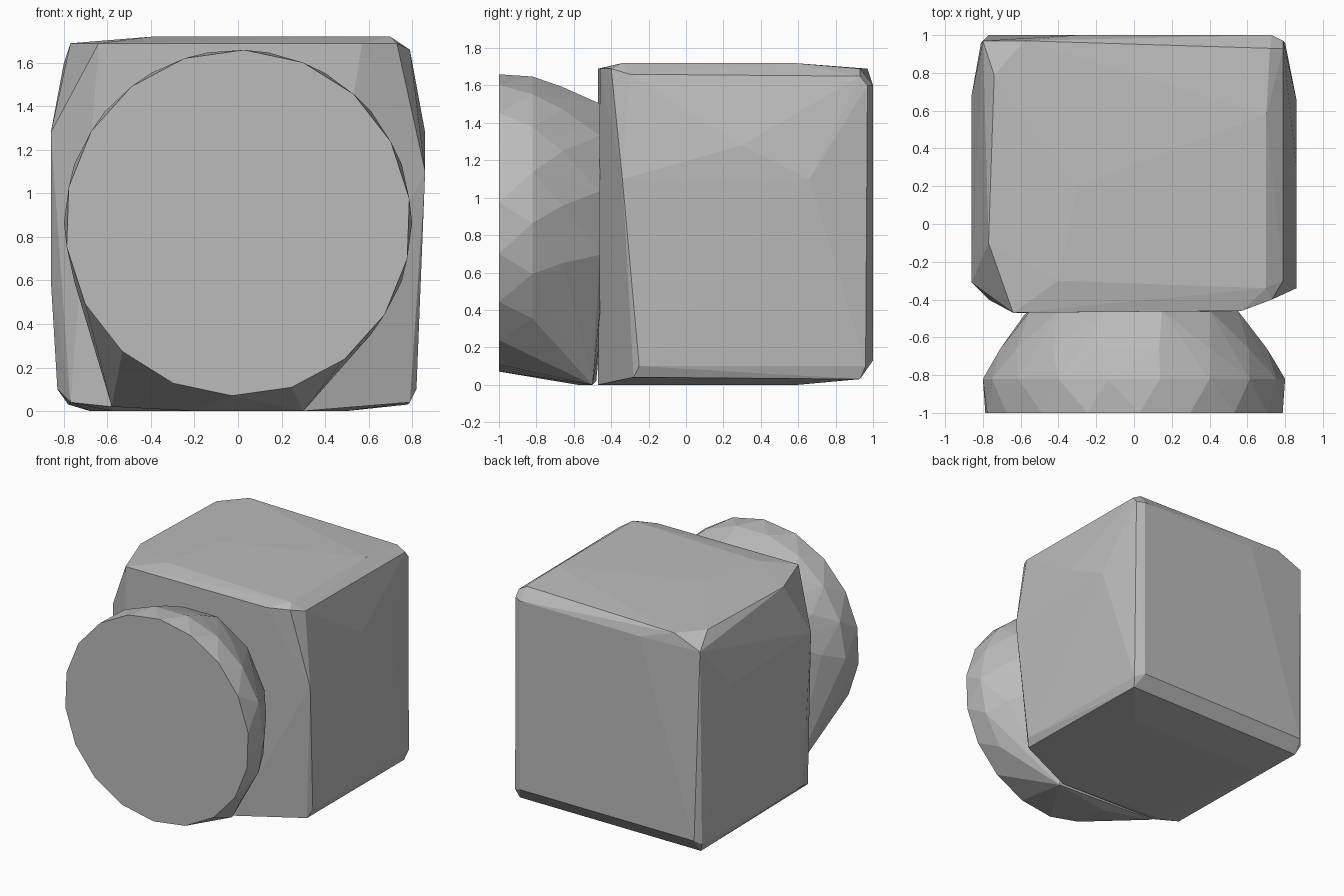
import bpy
import bmesh
import math
from mathutils import Vector

default_cube = bpy.data.objects.get("Cube")
if default_cube:
    bpy.data.objects.remove(default_cube, do_unlink=True)


def make_material(name, value):
    material = bpy.data.materials.new(name)
    colour = (value, value, value, 1)
    material.use_nodes = True
    material.diffuse_color = colour
    shader = material.node_tree.nodes["Principled BSDF"]
    shader.inputs["Base Color"].default_value = colour
    return material


def hull_object(name, points, material):
    """Wrap a faceted convex shell around the points."""
    bm = bmesh.new()
    for point in points:
        bm.verts.new(point)
    result = bmesh.ops.convex_hull(bm, input=bm.verts[:])
    unused = {v for v in result["geom_interior"] + result["geom_unused"]
              if isinstance(v, bmesh.types.BMVert)}
    bmesh.ops.delete(bm, geom=list(unused), context="VERTS")
    bmesh.ops.dissolve_limit(bm, angle_limit=math.radians(1),
                             verts=bm.verts[:], edges=bm.edges[:])
    bmesh.ops.recalc_face_normals(bm, faces=bm.faces[:])
    mesh = bpy.data.meshes.new(name)
    bm.to_mesh(mesh)
    bm.free()
    mesh.materials.append(material)
    item = bpy.data.objects.new(name, mesh)
    bpy.context.collection.objects.link(item)
    return item


def ring(y, half_width, half_height, centre_z, sides, turn):
    """Points of an upright ellipse facing the front."""
    step = math.tau / sides
    return [Vector((half_width * math.cos(step * (i + turn)), y,
                    centre_z + half_height * math.sin(step * (i + turn))))
            for i in range(sides)]


grey = make_material("plain grey", 0.5)

# Block: uneven corner cuts grouped by region
top_corners = [
    (-.64, -.47, 1.69), (.57, -.46, 1.69), (.73, -.4, 1.69),
    (-.4, -.3, 1.72), (.7, -.34, 1.72), (.7, .58, 1.72), (-.3, .2, 1.72),
    (-.77, -.1, 1.69), (-.74, .79, 1.69), (-.58, .97, 1.69),
    (.72, .93, 1.69), (.79, -.3, 1.66), (.79, .93, 1.65),
]
side_bulges = [
    (-.86, -.31, 1.28), (-.86, .68, 1.25), (-.86, -.25, .6),
    (.86, -.34, 1.1), (.86, .66, 1.1), (.86, .3, 1.28),
]
back_corners = [
    (-.8, .97, 1.6), (-.3, 1, 1.6), (.73, 1, 1.6), (.79, .97, 1.6),
    (-.77, 1, .13), (.73, 1, .13), (-.81, .96, .1), (.8, .96, .1),
]
bottom_corners = [
    (-.58, -.47, .02), (.3, -.47, 0), (-.77, -.4, .04), (-.83, -.25, .1),
    (.79, -.28, .04), (.82, -.25, .1), (-.68, .6, 0), (.5, .6, 0),
    (-.78, .93, .03), (.78, .93, .03), (-.58, -.4, 0),
]
hull_object("block", top_corners + side_bulges + back_corners + bottom_corners,
            grey)

# Front knob: flat disc, rounded rim and a neck that tapers into the block
rim_centre = .865
knob = ring(-1, .795, .795, rim_centre, 18, .4)
knob += ring(-.82, .8, .795, rim_centre, 18, 0)
knob += ring(-.66, .71, .74, rim_centre, 15, .3)
knob += ring(-.46, .57, .66, rim_centre, 12, .5)
# Foot of the knob reaching down to the ground
knob += [(-.58, -.48, .02), (-.2, -.58, 0), (.3, -.5, 0)]
hull_object("front_knob", knob, grey)
